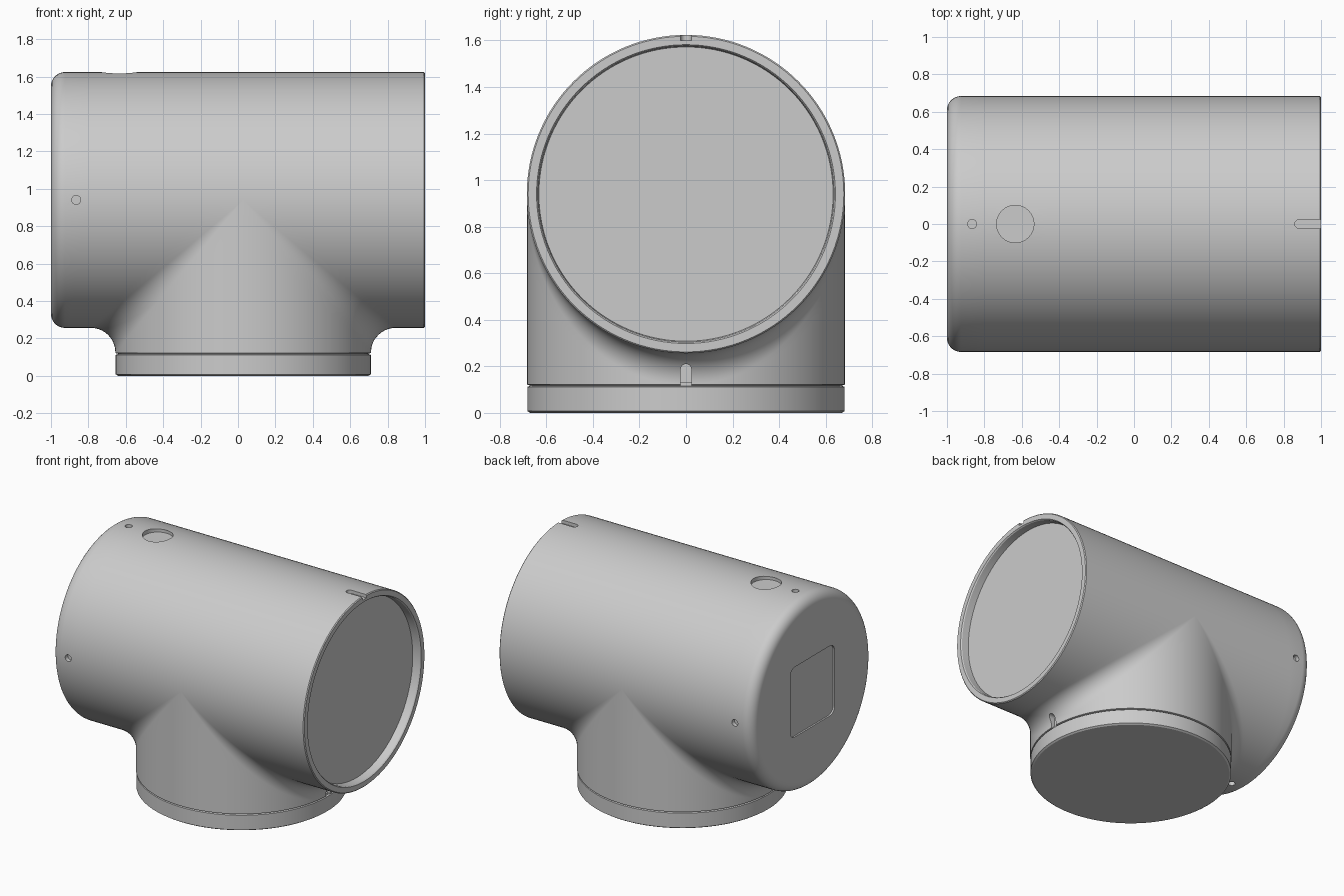
import bpy, bmesh
from math import sin, cos, pi
from mathutils import Vector, Matrix

if "Cube" in bpy.data.objects:
    bpy.data.objects.remove(bpy.data.objects["Cube"])

R, ZC, XC = 0.684, 0.94, 0.028     # tube radius, axis height, branch centre
F = 0.13                           # blend radius between the two tubes
N = 128                            # segments around


def make_object(name, bm):
    bmesh.ops.recalc_face_normals(bm, faces=bm.faces)
    mesh = bpy.data.meshes.new(name)
    bm.to_mesh(mesh)
    bm.free()
    ob = bpy.data.objects.new(name, mesh)
    bpy.context.collection.objects.link(ob)
    return ob


def activate(ob):
    bpy.ops.object.select_all(action='DESELECT')
    ob.select_set(True)
    bpy.context.view_layer.objects.active = ob


def skin(bm, columns):
    for a, b in zip(columns, columns[1:]):
        n = min(len(a), len(b))
        va = [bm.verts.new(p) for p in a[:n]]
        vb = [bm.verts.new(p) for p in b[:n]]
        for i in range(n - 1):
            bm.faces.new((va[i], va[i + 1], vb[i + 1], vb[i]))


def close_up(bm):
    bmesh.ops.remove_doubles(bm, verts=bm.verts, dist=1e-5)
    bmesh.ops.holes_fill(bm, edges=[e for e in bm.edges if e.is_boundary], sides=0)


# End profiles (x, radius): rounded closed end, and open end with a recessed disc
E = 0.075
closed_end = [(-1 + E - E * cos(a), R - E + E * sin(a))
              for a in [i * pi / 16 for i in range(9)]]
open_end = [(0.94, 0.632), (0.992, 0.636), (1, 0.642), (1, R - 0.006), (0.994, R)]


def column(t, side):
    """One lengthwise strip: end profile, tube, blend, then down the branch."""
    c, s = max(cos(t), 0), sin(t)
    profile = closed_end if side < 0 else open_end
    pts = [Vector((x, r * s, ZC - r * cos(t))) for x, r in profile]
    ball = Vector((XC + side * (R + F) * c, (R + F) * s, ZC - (R + F) * c))
    last = pts[-1]
    end = Vector((ball.x, last.y, last.z))
    pts += [last.lerp(end, k / 8) for k in range(1, 9)]
    if cos(t) > -1e-6:
        u, v = Vector((0, -s, c)), Vector((-side * c, -s, 0))
        pts += [ball + F * u.lerp(v, k / 12).normalized() for k in range(1, 13)]
        last = pts[-1]
        end = Vector((last.x, last.y, 0.122))
        pts += [last.lerp(end, k / 6) for k in range(1, 7)]
        q = R - 0.012
        pts.append(Vector((XC + side * q * c, q * s, 0.118)))
    return pts


# Main housing: horizontal tube blended into the downward branch
bm = bmesh.new()
for side in (-1, 1):
    skin(bm, [column(i * 2 * pi / N, side) for i in range(N + 1)])
close_up(bm)
housing = make_object("tube_housing", bm)

# Cutters: rounded prisms facing outwards
cut = bmesh.new()


def prism(loc, rot, w, h, rad, depth):
    m = Matrix.Translation(loc) @ Matrix.Rotation(rot[1], 4, rot[0])
    ring = []
    for k, (sx, sy) in enumerate([(1, 1), (-1, 1), (-1, -1), (1, -1)]):
        for j in range(9):
            a = (k + j / 8) * pi / 2
            ring.append((sx * (w / 2 - rad) + rad * cos(a), sy * (h / 2 - rad) + rad * sin(a)))
    lo = [cut.verts.new(m @ Vector((x, y, -depth))) for x, y in ring]
    hi = [cut.verts.new(m @ Vector((x, y, 0.06))) for x, y in ring]
    cut.faces.new(lo)
    cut.faces.new(hi)
    n = len(ring)
    for i in range(n):
        cut.faces.new((lo[i], lo[(i + 1) % n], hi[(i + 1) % n], hi[i]))


# four small holes around the closed end
for a in (0, pi / 2, pi, -pi / 2):
    prism((-0.865, -R * sin(a), ZC + R * cos(a)), ('X', a), 0.048, 0.048, 0.0239, 0.03)
prism((-0.635, 0, ZC + R), ('X', 0), 0.2, 0.2, 0.0999, 0.028)          # round top pocket
prism((0.96, 0, ZC + R), ('X', 0), 0.2, 0.046, 0.0229, 0.024)          # notch at open end
prism((XC + R, 0, 0.13), ('Y', pi / 2), 0.16, 0.046, 0.0229, 0.024)    # notch at branch
prism((-1, 0, ZC), ('Y', -pi / 2), 0.5, 0.5, 0.05, 0.012)              # square end panel
bmesh.ops.remove_doubles(cut, verts=cut.verts, dist=1e-6)
cutter = make_object("recess_cutters", cut)
cutter.hide_render = True

activate(housing)
mod = housing.modifiers.new("recesses", 'BOOLEAN')
mod.object = cutter
mod.operation = 'DIFFERENCE'
mod.solver = 'EXACT'
bpy.ops.object.modifier_apply(modifier=mod.name)
bpy.data.objects.remove(cutter)

# Base ring under the branch
ring_profile = [(R - 0.014, 0), (R - 0.002, 0.008), (R - 0.002, 0.112),
                (R - 0.014, 0.116), (R - 0.014, 0.13)]
bm = bmesh.new()
skin(bm, [[(XC + r * cos(a), r * sin(a), z) for r, z in ring_profile]
          for a in [i * 2 * pi / N for i in range(N + 1)]])
close_up(bm)
base_ring = make_object("base_ring", bm)

for ob in (housing, base_ring):
    activate(ob)
    bpy.ops.object.shade_smooth_by_angle(angle=0.5)
